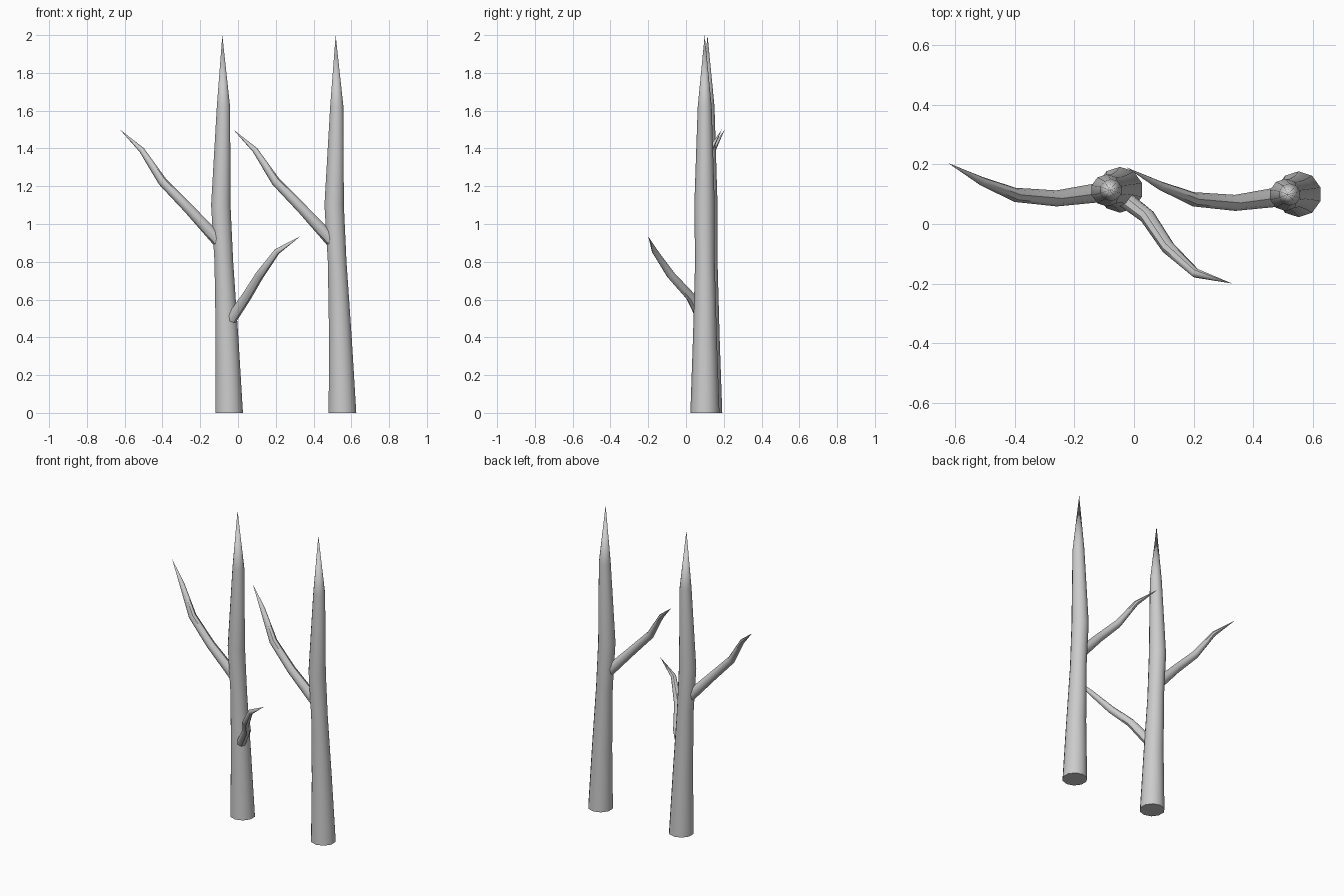
import bpy, bmesh, math
from mathutils import Vector

if "Cube" in bpy.data.objects:
    bpy.data.objects.remove(bpy.data.objects["Cube"])

def limb(name, path, sides, offset=(0, 0, 0), flat_rings=False):
    """Sweep a polygon along (x, y, z, radius) points, ending in a sharp tip."""
    pts = [Vector(p[:3]) + Vector(offset) for p in path]
    bm = bmesh.new()
    rings = []
    for i, p in enumerate(pts[:-1]):
        d = Vector((0, 0, 1)) if flat_rings else (pts[i + 1] - pts[max(i - 1, 0)]).normalized()
        v = (Vector((0, 1, 0)) - d * d.y).normalized()
        u = v.cross(d)
        ring = []
        for k in range(sides):
            a = 2 * math.pi * k / sides
            ring.append(bm.verts.new(p + path[i][3] * (v * math.cos(a) + u * math.sin(a))))
        rings.append(ring)
    tip = bm.verts.new(pts[-1])
    for k in range(sides):
        n = (k + 1) % sides
        for a, b in zip(rings, rings[1:]):
            bm.faces.new((a[k], a[n], b[n], b[k]))
        bm.faces.new((rings[-1][k], rings[-1][n], tip))
    bm.faces.new(rings[0])
    bmesh.ops.recalc_face_normals(bm, faces=bm.faces)
    mesh = bpy.data.meshes.new(name)
    bm.to_mesh(mesh)
    bm.free()
    ob = bpy.data.objects.new(name, mesh)
    bpy.context.collection.objects.link(ob)
    bpy.ops.object.select_all(action='DESELECT')
    ob.select_set(True)
    bpy.context.view_layer.objects.active = ob
    bpy.ops.object.shade_smooth_by_angle(angle=math.radians(45))
    return ob

trunk = [(-0.047, 0.115, 0, 0.077), (-0.058, 0.115, 0.4, 0.063),
         (-0.075, 0.115, 0.8, 0.052), (-0.091, 0.113, 1.1, 0.054),
         (-0.077, 0.114, 1.62, 0.037), (-0.083, 0.114, 2.0, 0)]
upper = [(-0.085, 0.11, 0.89, 0.034), (-0.26, 0.086, 1.08, 0.027),
         (-0.40, 0.098, 1.225, 0.024), (-0.51, 0.143, 1.392, 0.015),
         (-0.625, 0.205, 1.50, 0)]
lower = [(-0.04, 0.09, 0.49, 0.03), (0.045, 0.025, 0.615, 0.026),
         (0.115, -0.08, 0.73, 0.023), (0.207, -0.165, 0.855, 0.016),
         (0.33, -0.20, 0.935, 0)]

# Two bare trees, each a trunk with one high branch
for side, off in (("left", (0, 0, 0)), ("right", (0.6, -0.015, 0))):
    limb(side + "_trunk", trunk, 10, off, True)
    limb(side + "_upper_branch", upper, 8, off)

# Extra low branch on the left tree
limb("left_lower_branch", lower, 8)
